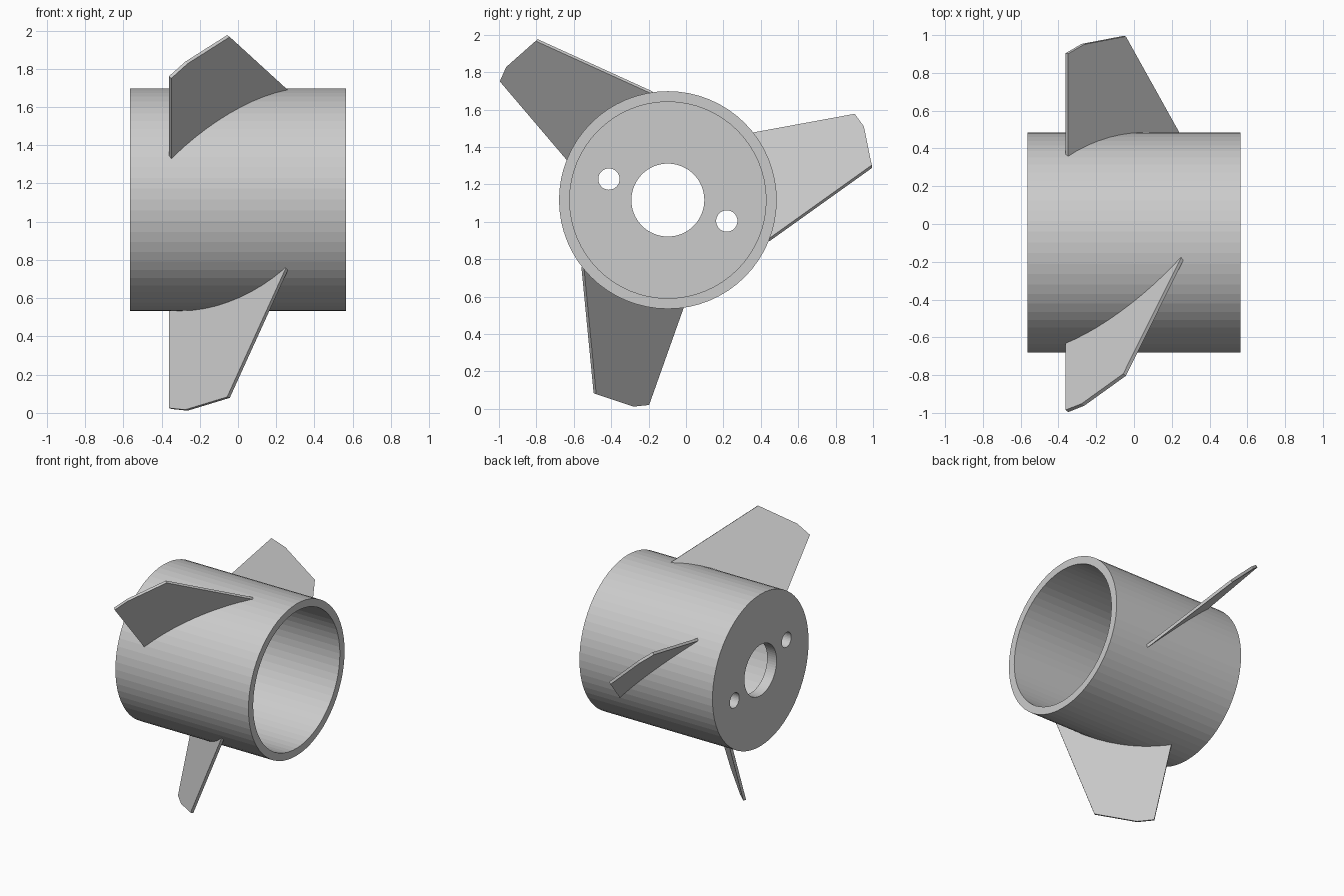
import bpy, bmesh, math
from mathutils import Vector, Matrix

if "Cube" in bpy.data.objects:
    bpy.data.objects.remove(bpy.data.objects["Cube"])

CENTRE = Vector((0, -0.097, 1.116))   # hub axis runs along x through here
R_OUT, R_IN, R_HOLE = 0.582, 0.525, 0.195
X0, X1, FLOOR = -0.564, 0.564, 0.08


def make_object(name, bm):
    bmesh.ops.recalc_face_normals(bm, faces=bm.faces)
    mesh = bpy.data.meshes.new(name)
    bm.to_mesh(mesh)
    bm.free()
    obj = bpy.data.objects.new(name, mesh)
    obj.location = CENTRE
    bpy.context.collection.objects.link(obj)
    return obj


# Hub: cup-shaped profile (x, radius) spun around the x axis
profile = [(X0, R_HOLE), (X0, R_OUT), (X1, R_OUT), (X1, R_IN),
           (X0 + FLOOR, R_IN), (X0 + FLOOR, R_HOLE)]
bm = bmesh.new()
ring = [bm.verts.new((x, 0, r)) for x, r in profile]
edges = [bm.edges.new((ring[i], ring[(i + 1) % len(ring)])) for i in range(len(ring))]
bmesh.ops.spin(bm, geom=ring + edges, cent=(0, 0, 0), axis=(1, 0, 0),
               angle=math.tau, steps=64, use_duplicate=False)
bmesh.ops.remove_doubles(bm, verts=bm.verts, dist=1e-4)
hub = make_object("hub", bm)

# Two small mounting holes through the hub floor
bm = bmesh.new()
for s in (-1, 1):
    m = Matrix.Translation((X0 + FLOOR / 2, s * 0.315, -s * 0.112)) @ Matrix.Rotation(math.pi / 2, 4, 'Y')
    bmesh.ops.create_cone(bm, cap_ends=True, segments=32, radius1=0.057,
                          radius2=0.057, depth=0.3, matrix=m)
cutter = make_object("mounting_hole_cutter", bm)
cutter.hide_render = True
cutter.hide_viewport = True
cutter.display_type = 'WIRE'
mod = hub.modifiers.new("mounting_holes", 'BOOLEAN')
mod.operation = 'DIFFERENCE'
mod.solver = 'EXACT'
mod.object = cutter

# Blade outline relative to the hub centre: front root, three tip corners, rear root
front_root = Vector((0.255, -0.455, -0.365))
tips = [Vector((-0.05, -0.39, -1.035)), Vector((-0.27, -0.19, -1.102)),
        Vector((-0.355, -0.107, -1.093))]
rear_root = Vector((-0.355, 0.077, -0.576))
span = (tips[2] - rear_root).normalized()
normal = span.cross(front_root - rear_root).normalized()
THICK = 0.02


def on_hub(p, r=0.555):
    """Slide p along the blade span until it lies inside the hub wall."""
    b = p.y * span.y + p.z * span.z
    c = p.y ** 2 + p.z ** 2 - r ** 2
    return p + span * (-b + math.sqrt(b * b - c))


# Blades: flat pitched plates with a root curve following the hub
root = [on_hub(rear_root.lerp(front_root, i / 16)) for i in range(17)]
outline = [front_root] + tips + [rear_root] + root
for n in range(3):
    bm = bmesh.new()
    face = bm.faces.new([bm.verts.new(p - normal * THICK / 2) for p in outline])
    ext = bmesh.ops.extrude_face_region(bm, geom=[face], use_keep_orig=True)
    bmesh.ops.translate(bm, vec=normal * THICK,
                        verts=[v for v in ext["geom"] if isinstance(v, bmesh.types.BMVert)])
    bmesh.ops.rotate(bm, verts=bm.verts, cent=(0, 0, 0),
                     matrix=Matrix.Rotation(n * math.tau / 3, 3, 'X'))
    make_object(f"blade_{n + 1}", bm)
